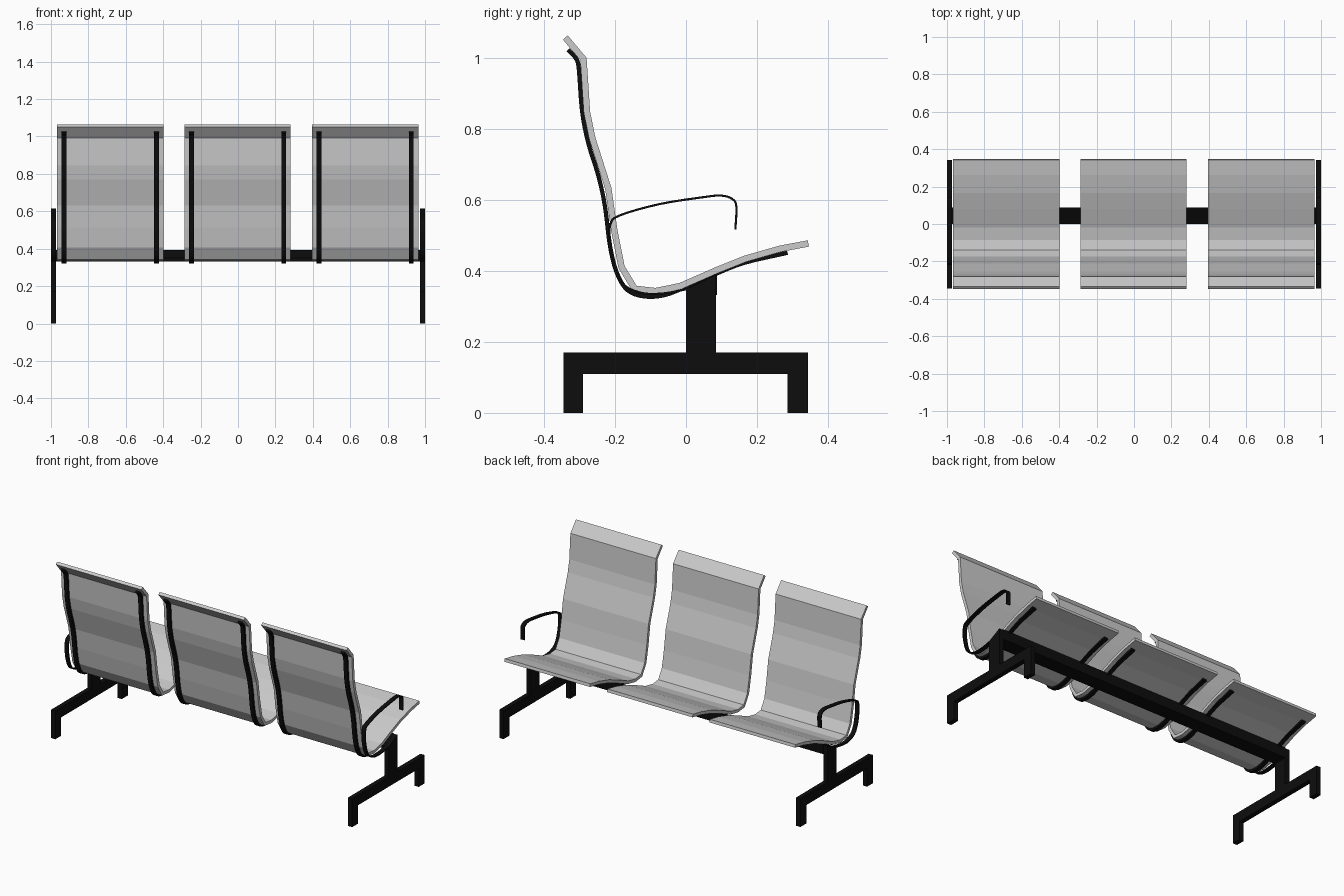
import bpy
import bmesh
from mathutils import Vector

old = bpy.data.objects.get("Cube")
if old:
    bpy.data.objects.remove(old, do_unlink=True)


def material(name, rgb):
    m = bpy.data.materials.new(name)
    m.use_nodes = True
    m.diffuse_color = (*rgb, 1)
    m.node_tree.nodes["Principled BSDF"].inputs["Base Color"].default_value = (*rgb, 1)
    return m


GREY = material("light grey shell", (0.6, 0.6, 0.6))
BLACK = material("black metal", (0.004, 0.004, 0.004))


def smooth_path(pts, steps=4):
    """Catmull-Rom curve through the points."""
    p = [Vector(q) for q in pts]
    p = [2 * p[0] - p[1]] + p + [2 * p[-1] - p[-2]]
    out = []
    for a, b, c, d in zip(p, p[1:], p[2:], p[3:]):
        for i in range(steps):
            t = i / steps
            out.append(0.5 * (2 * b + (c - a) * t + (2 * a - 5 * b + 4 * c - d) * t ** 2
                              + (3 * b - a - 3 * c + d) * t ** 3))
    return out + [p[-2]]


def offset(pts, dist):
    """Move a y-z polyline sideways with mitred corners."""
    p = [Vector(q) for q in pts]
    out = []
    for i, q in enumerate(p):
        a = (q - p[i - 1]).normalized() if i else (p[1] - q).normalized()
        b = (p[i + 1] - q).normalized() if i < len(p) - 1 else a
        n = Vector((-a.y - b.y, a.x + b.x)).normalized()
        out.append(q + n * dist / max(n.dot(Vector((-a.y, a.x))), 0.5))
    return out


def extrude(name, outline, x0, x1, mat):
    """Extrude a closed y-z outline along x."""
    bm = bmesh.new()
    face = bm.faces.new([bm.verts.new((x0, y, z)) for y, z in outline])
    res = bmesh.ops.extrude_face_region(bm, geom=[face])
    moved = [v for v in res["geom"] if isinstance(v, bmesh.types.BMVert)]
    bmesh.ops.translate(bm, vec=(x1 - x0, 0, 0), verts=moved)
    bmesh.ops.recalc_face_normals(bm, faces=bm.faces)
    me = bpy.data.meshes.new(name)
    bm.to_mesh(me)
    bm.free()
    me.materials.append(mat)
    ob = bpy.data.objects.new(name, me)
    bpy.context.collection.objects.link(ob)
    return ob


def ribbon(name, pts, x0, x1, d0, d1, mat):
    """Flat band following a y-z path between two sideways offsets."""
    return extrude(name, offset(pts, d0) + offset(pts, d1)[::-1], x0, x1, mat)


# Side profiles, (y, z)
SHELL = [(0.343, 0.486), (0.263, 0.471), (0.165, 0.443), (0.08, 0.409), (-0.018, 0.366),
         (-0.086, 0.352), (-0.139, 0.358), (-0.173, 0.414), (-0.193, 0.515),
         (-0.21, 0.634), (-0.255, 0.775), (-0.27, 0.848), (-0.28, 1.0), (-0.333, 1.063)]
STRAP = smooth_path([(0.286, 0.451), (0.165, 0.423), (0.08, 0.39), (0.0, 0.355),
                     (-0.06, 0.332), (-0.117, 0.328), (-0.165, 0.346), (-0.195, 0.395),
                     (-0.214, 0.47), (-0.228, 0.58), (-0.246, 0.665), (-0.276, 0.763),
                     (-0.293, 0.853), (-0.301, 0.96), (-0.308, 0.995), (-0.332, 1.023)])
ARM = smooth_path([(0.139, 0.516), (0.142, 0.58), (0.131, 0.602), (0.1, 0.612),
                   (0.052, 0.608), (-0.075, 0.588), (-0.187, 0.556), (-0.213, 0.53),
                   (-0.215, 0.47), (-0.199, 0.4), (-0.172, 0.358), (-0.12, 0.337),
                   (-0.06, 0.337), (0.01, 0.35)])

# Three seats, each a shell with two support straps
for label, x in (("right", -0.683), ("middle", -0.002), ("left", 0.68)):
    ribbon(label + "_seat_shell", SHELL, x - 0.284, x + 0.284, 0, 0.018, GREY)
    for side, sx in (("right", -0.247), ("left", 0.247)):
        ribbon(f"{label}_seat_{side}_strap", STRAP, x + sx - 0.0125, x + sx + 0.0125,
               -0.006, 0.006, BLACK)

# Long beam below the seats
extrude("beam", [(0, 0.332), (0.087, 0.332), (0.087, 0.392), (0, 0.349)], -0.972, 0.972, BLACK)

# Leg frames and armrests at both ends
FRAME = [(-0.345, 0), (-0.29, 0), (-0.29, 0.11), (0.286, 0.11), (0.286, 0), (0.343, 0),
         (0.343, 0.17), (0.085, 0.17), (0.085, 0.39), (0, 0.348), (0, 0.17), (-0.345, 0.17)]
for label, s in (("right", -1), ("left", 1)):
    extrude(label + "_leg_frame", FRAME, s * 0.972, s, BLACK)
    ribbon(label + "_armrest", ARM, s * 0.973, s * 0.999, -0.003, 0.003, BLACK)
